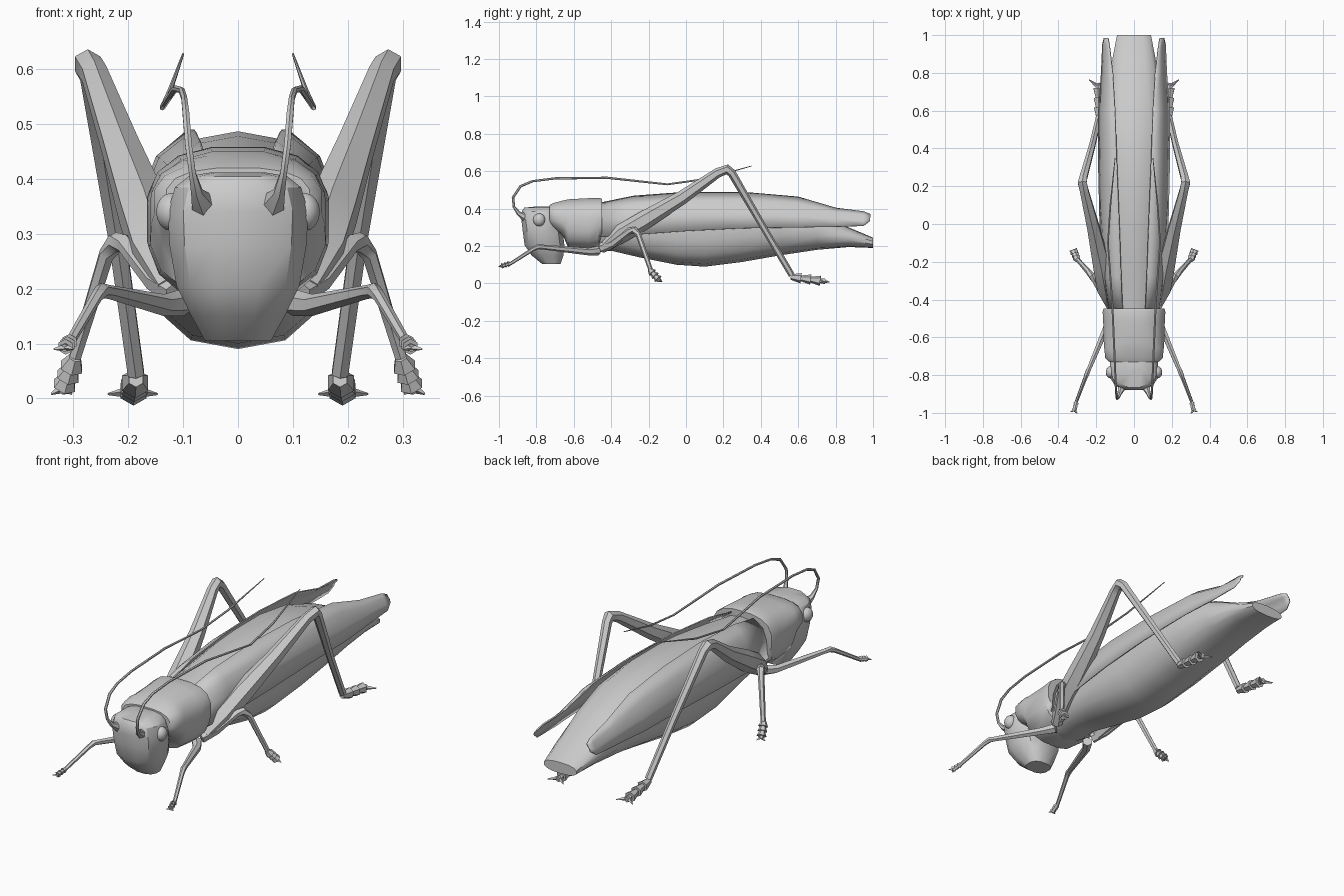
import bpy, bmesh, math
from mathutils import Vector

if "Cube" in bpy.data.objects:
    bpy.data.objects.remove(bpy.data.objects["Cube"])


def finish(name, bm, mirror=False, thick=0, angle=40):
    bmesh.ops.recalc_face_normals(bm, faces=bm.faces)
    me = bpy.data.meshes.new(name)
    bm.to_mesh(me)
    bm.free()
    ob = bpy.data.objects.new(name, me)
    bpy.context.collection.objects.link(ob)
    bpy.ops.object.select_all(action='DESELECT')
    ob.select_set(True)
    bpy.context.view_layer.objects.active = ob
    bpy.ops.object.shade_smooth_by_angle(angle=math.radians(angle))
    if thick:
        m = ob.modifiers.new("thickness", 'SOLIDIFY')
        m.thickness = thick
        m.offset = 0
    if mirror:
        ob.modifiers.new("mirror", 'MIRROR').use_clip = False
    return ob


def loft(bm, rings, closed=True):
    """Skin a list of point rings; closed rings get end caps."""
    vs = [[bm.verts.new(p) for p in r] for r in rings]
    n = len(vs[0])
    for a, b in zip(vs, vs[1:]):
        for i in range(n if closed else n - 1):
            j = (i + 1) % n
            bm.faces.new((a[i], a[j], b[j], b[i]))
    if closed:
        bm.faces.new(vs[0])
        bm.faces.new(vs[-1])


def oval(n, e):
    """Unit superellipse with flat top and bottom edges."""
    pts = []
    for i in range(n):
        a = 2 * math.pi * (i + 0.5) / n
        c, s = math.cos(a), math.sin(a)
        pts.append((math.copysign(abs(c) ** e, c), math.copysign(abs(s) ** e, s)))
    top = max(p[1] for p in pts)
    wide = max(p[0] for p in pts)
    return [(x / wide, z / top) for x, z in pts]


def hull(name, sections, n=14, e=0.8):
    """Body shape from (y, half width, bottom, top) sections."""
    bm = bmesh.new()
    loft(bm, [[(x * w, y, (b + t) / 2 + z * (t - b) / 2) for x, z in oval(n, e)]
              for y, w, b, t in sections])
    return finish(name, bm)


def tube(bm, path, sides=6):
    """Tube through (x, y, z, radius) points."""
    pts = [Vector(p[:3]) for p in path]
    rings = []
    for i, p in enumerate(pts):
        d0 = (p - pts[i - 1]).normalized() if i else Vector()
        d1 = (pts[i + 1] - p).normalized() if i < len(pts) - 1 else Vector()
        d = (d0 + d1).normalized()
        u = d.cross(Vector((1, 0, 0))).normalized()
        v = d.cross(u)
        rings.append([p + path[i][3] * (u * math.cos(k * 2 * math.pi / sides) +
                                        v * math.sin(k * 2 * math.pi / sides))
                      for k in range(sides)])
    loft(bm, rings)


def leg(name, path, ankle, toe, r, spread):
    """Jointed leg with a flared, segmented foot and two claws."""
    bm = bmesh.new()
    tube(bm, path)
    a, b = Vector(ankle), Vector(toe)
    for k in range(3):
        p, q = a.lerp(b, k * 0.25), a.lerp(b, k * 0.25 + 0.27)
        tube(bm, [(*p, r * 0.6), (*q, r * 1.15)])
    tube(bm, [(*a.lerp(b, 0.72), r * 0.5), (*a.lerp(b, 0.9), r * 0.6)])
    side = (b - a).cross(Vector((0, 0, 1))).normalized()
    for s in (-1, 1):
        tube(bm, [(*a.lerp(b, 0.82), r * 0.55), (*(b + side * s * spread), 0.002)], 4)
    finish(name, bm, True)


# Abdomen and lower thorax
hull("abdomen", [(-.62, .10, .20, .40), (-.48, .125, .165, .42), (-.40, .13, .175, .43),
                 (-.25, .14, .14, .455), (-.05, .16, .10, .478), (.10, .165, .09, .487),
                 (.30, .168, .115, .485), (.50, .163, .15, .455), (.70, .14, .18, .385),
                 (.87, .115, .195, .30), (1.0, .09, .19, .245)])

# Saddle-shaped collar
hull("collar", [(-.73, .13, .31, .42), (-.71, .152, .29, .43), (-.655, .158, .25, .444),
                (-.63, .16, .19, .45), (-.52, .163, .178, .456), (-.465, .166, .195, .458),
                (-.448, .162, .24, .452)], 16, 0.75)

# Head, skinned from bottom to top: z, half width, front y, back y
bm = bmesh.new()
loft(bm, [[(x * w, (f + k) / 2 + y * (k - f) / 2, z) for x, y in oval(12, 0.8)]
          for z, w, f, k in [(.105, .06, -.77, -.67), (.15, .085, -.825, -.655),
                             (.205, .112, -.863, -.65), (.28, .125, -.873, -.66),
                             (.34, .128, -.88, -.67), (.385, .115, -.878, -.68),
                             (.405, .09, -.865, -.69), (.412, .05, -.80, -.70)]])
finish("head", bm, angle=35)

# Eyes
bm = bmesh.new()
bmesh.ops.create_uvsphere(bm, u_segments=14, v_segments=8, radius=.033)
for v in bm.verts:
    v.co = Vector((v.co.x * .85 + .122, v.co.y - .785, v.co.z * 1.05 + .34))
finish("eyes", bm, True)

# Antennae
bm = bmesh.new()
tube(bm, [(.06, -.85, .35, .028), (.075, -.895, .375, .012), (.083, -.92, .41, .007),
          (.09, -.925, .46, .007), (.095, -.885, .52, .007), (.098, -.82, .547, .006),
          (.103, -.70, .562, .006), (.115, -.42, .565, .006), (.138, -.10, .530, .005),
          (.125, .10, .558, .005), (.10, .35, .628, .002)])
finish("antennae", bm, True)

# Folded wings: upper edge, two middle rows, lower edge
bm = bmesh.new()
loft(bm, [[(x, y, z) for x, z in row] for y, row in [
    (-.46, [(.06, .43), (.11, .395), (.13, .34), (.137, .25)]),
    (-.28, [(.068, .467), (.125, .422), (.15, .36), (.16, .26)]),
    (0, [(.078, .488), (.142, .438), (.168, .37), (.18, .28)]),
    (.30, [(.09, .488), (.147, .44), (.174, .37), (.187, .295)]),
    (.60, [(.10, .462), (.148, .425), (.174, .36), (.187, .30)]),
    (.80, [(.112, .403), (.142, .38), (.16, .345), (.172, .303)]),
    (.95, [(.13, .384), (.145, .365), (.158, .335), (.166, .308)]),
    (.985, [(.137, .37), (.143, .36), (.152, .35), (.157, .335)])]], False)
finish("wings", bm, True, .006)

# Hind legs
leg("hind_legs", [(.12, -.43, .20, .03), (.15, -.34, .27, .05), (.172, -.22, .34, .05),
                  (.215, -.02, .46, .037), (.262, .17, .592, .026), (.274, .22, .61, .027),
                  (.268, .245, .59, .023), (.22, .42, .29, .018), (.186, .565, .045, .017)],
    (.186, .56, .035), (.192, .765, .008), .024, .045)

# Middle legs
leg("middle_legs", [(.11, -.45, .19, .028), (.15, -.39, .215, .022), (.205, -.30, .282, .018),
                    (.222, -.275, .285, .019), (.24, -.255, .262, .015), (.297, -.19, .075, .012)],
    (.297, -.195, .075), (.322, -.135, .008), .02, .02)

# Front legs
leg("front_legs", [(.10, -.47, .175, .025), (.135, -.52, .17, .02), (.235, -.76, .194, .013),
                   (.248, -.79, .197, .014), (.258, -.815, .185, .011), (.305, -.94, .105, .009)],
    (.303, -.935, .108), (.318, -.998, .09), .013, .018)
